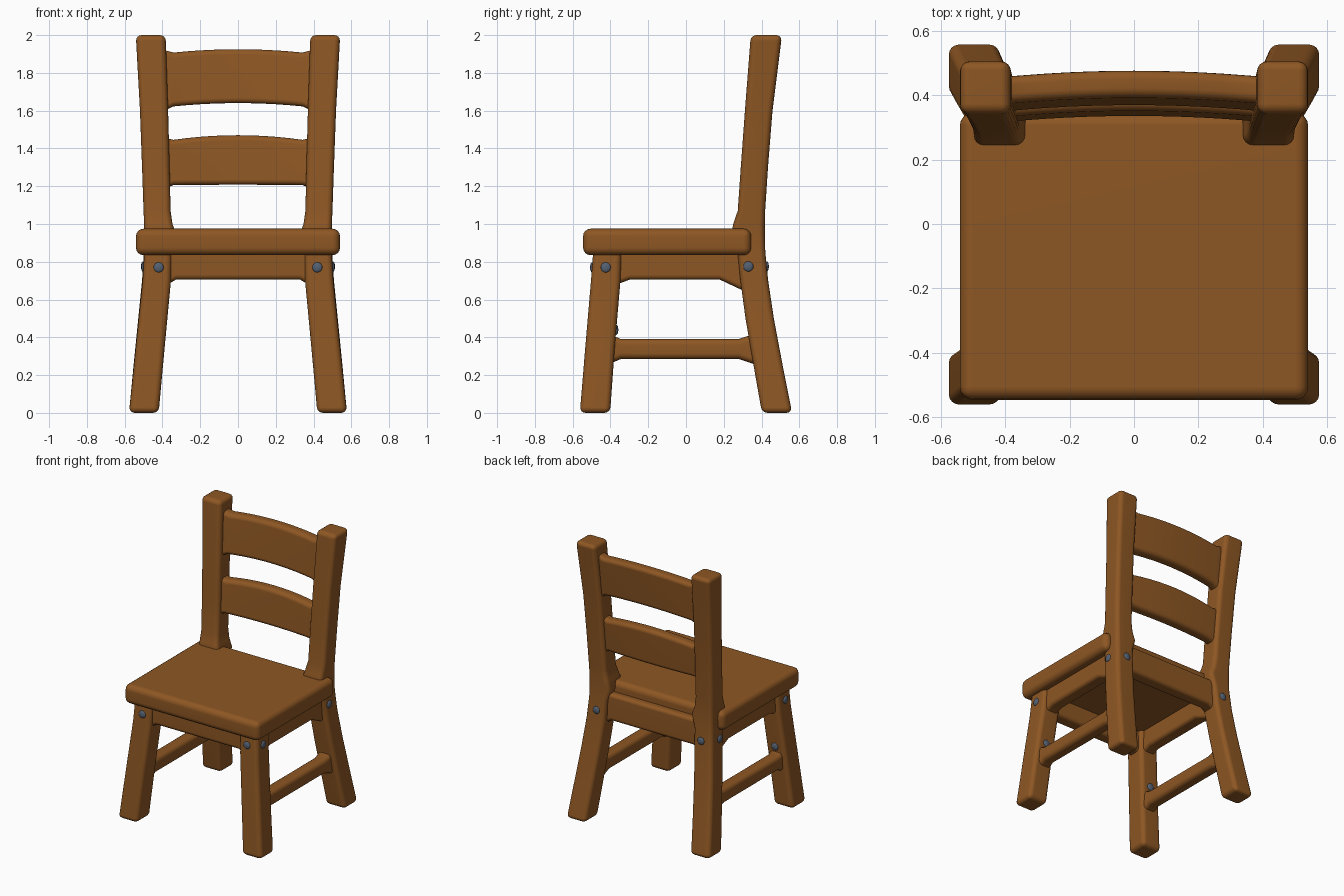
import bpy, bmesh, math
from mathutils import Vector

if "Cube" in bpy.data.objects:
    bpy.data.objects.remove(bpy.data.objects["Cube"])


def material(name, col):
    m = bpy.data.materials.new(name)
    m.diffuse_color = (*col, 1)
    m.use_nodes = True
    m.node_tree.nodes["Principled BSDF"].inputs["Base Color"].default_value = m.diffuse_color
    return m


WOOD = material("brown wood", (0.27, 0.095, 0.017))
STEEL = material("blue grey metal", (0.09, 0.12, 0.17))


def loft(name, rings, bevel=0.025):
    """Skin four-cornered rings into a closed bar with rounded edges."""
    bm = bmesh.new()
    vs = [[bm.verts.new(p) for p in r] for r in rings]
    for a, b in zip(vs, vs[1:]):
        for i in range(4):
            j = (i + 1) % 4
            bm.faces.new((a[i], a[j], b[j], b[i]))
    bm.faces.new(vs[0])
    bm.faces.new(vs[-1])
    bmesh.ops.recalc_face_normals(bm, faces=bm.faces)
    for f in bm.faces:
        f.smooth = True
    me = bpy.data.meshes.new(name)
    bm.to_mesh(me)
    bm.free()
    me.materials.append(WOOD)
    ob = bpy.data.objects.new(name, me)
    bpy.context.collection.objects.link(ob)
    bv = ob.modifiers.new("round", "BEVEL")
    bv.width = bevel
    bv.segments = 4
    bv.limit_method = "ANGLE"
    bv.angle_limit = math.radians(55)
    bv.use_clamp_overlap = False
    ob.modifiers.new("normals", "WEIGHTED_NORMAL")
    return ob


def ring_z(s, z, x0, x1, y0, y1):
    return [(s * x0, y0, z), (s * x1, y0, z), (s * x1, y1, z), (s * x0, y1, z)]


def ring_y(s, y, x0, x1, z0, z1):
    return [(s * x0, y, z0), (s * x1, y, z0), (s * x1, y, z1), (s * x0, y, z1)]


def ring_x(x, y0, y1, z0, z1, lean=0.0):
    return [(x, y0 - lean, z0), (x, y1 - lean, z0), (x, y1 + lean, z1), (x, y0 + lean, z1)]


def bolt(name, pos, axis):
    bm = bmesh.new()
    bmesh.ops.create_uvsphere(bm, u_segments=16, v_segments=8, radius=0.027)
    sc = [1, 1, 1]
    sc[axis] = 0.4
    bmesh.ops.scale(bm, vec=sc, verts=bm.verts)
    bmesh.ops.translate(bm, vec=Vector(pos), verts=bm.verts)
    for f in bm.faces:
        f.smooth = True
    me = bpy.data.meshes.new(name)
    bm.to_mesh(me)
    bm.free()
    me.materials.append(STEEL)
    bpy.context.collection.objects.link(bpy.data.objects.new(name, me))


# Seat board
loft("seat", [ring_z(1, z, -0.54, 0.54, -0.545, 0.345) for z in (0.835, 0.975)], 0.04)

# Legs, posts, side rails and bolts, on both sides
front_leg = [(0, 0.42, 0.577, -0.562, -0.402), (0.35, 0.388, 0.541, -0.533, -0.377),
             (0.7, 0.355, 0.505, -0.503, -0.347), (0.87, 0.35, 0.495, -0.49, -0.34)]
back_post = [(0, 0.42, 0.577, 0.402, 0.562), (0.25, 0.398, 0.553, 0.358, 0.512),
             (0.5, 0.376, 0.528, 0.315, 0.465), (0.7, 0.358, 0.508, 0.288, 0.435),
             (0.85, 0.35, 0.498, 0.272, 0.42), (0.94, 0.325, 0.496, 0.238, 0.417),
             (1.0, 0.347, 0.497, 0.25, 0.417), (1.07, 0.357, 0.5, 0.274, 0.419),
             (1.3, 0.362, 0.508, 0.29, 0.434), (1.6, 0.37, 0.519, 0.312, 0.458),
             (2.0, 0.383, 0.541, 0.343, 0.508)]
for s, side in ((1, "right"), (-1, "left")):
    loft(side + "_front_leg", [ring_z(s, *r) for r in front_leg], 0.03)
    loft(side + "_back_post", [ring_z(s, *r) for r in back_post], 0.03)
    loft(side + "_seat_rail", [ring_y(s, y, 0.375, 0.475, z, 0.86) for y, z in
                               ((-0.42, 0.66), (-0.30, 0.705), (0.18, 0.705), (0.34, 0.63))])
    loft(side + "_stretcher", [ring_y(s, y, 0.46 - w, 0.46 + w, 0.338 - h, 0.338 + h) for y, w, h in
                               ((-0.42, 0.055, 0.085), (-0.345, 0.047, 0.053),
                                (0.28, 0.047, 0.053), (0.39, 0.055, 0.09))], 0.03)
    bolt(side + "_front_bolt", (s * 0.42, -0.497, 0.77), 1)
    bolt(side + "_front_side_bolt", (s * 0.501, -0.425, 0.77), 0)
    bolt(side + "_back_side_bolt", (s * 0.503, 0.33, 0.775), 0)
    bolt(side + "_back_bolt", (s * 0.42, 0.428, 0.775), 1)
    bolt(side + "_stretcher_bolt", (s * 0.455, -0.369, 0.44), 1)

# Front and back rails under the seat
for name, y0, y1 in (("front_seat_rail", -0.475, -0.375), ("back_seat_rail", 0.295, 0.395)):
    loft(name, [ring_x(x, y0, y1, z, 0.9) for x, z in
                ((-0.42, 0.65), (-0.33, 0.705), (0.33, 0.705), (0.42, 0.65))])


# Curved backrest slats
def slat(name, bottom, top, y, arch_low, arch_high, lean):
    rings = []
    for i in range(-6, 7):
        t = i / 6
        k = 1 - t * t
        flare = 0.025 if abs(i) == 6 else 0
        yy = y + 0.02 * k
        rings.append(ring_x(0.41 * t, yy - 0.042, yy + 0.042, bottom + arch_low * k - flare,
                            top + arch_high * k + flare, lean))
    loft(name, rings, 0.028)


slat("upper_slat", 1.615, 1.90, 0.402, 0.025, 0.025, 0.014)
slat("lower_slat", 1.205, 1.435, 0.365, 0.003, 0.035, 0.01)
